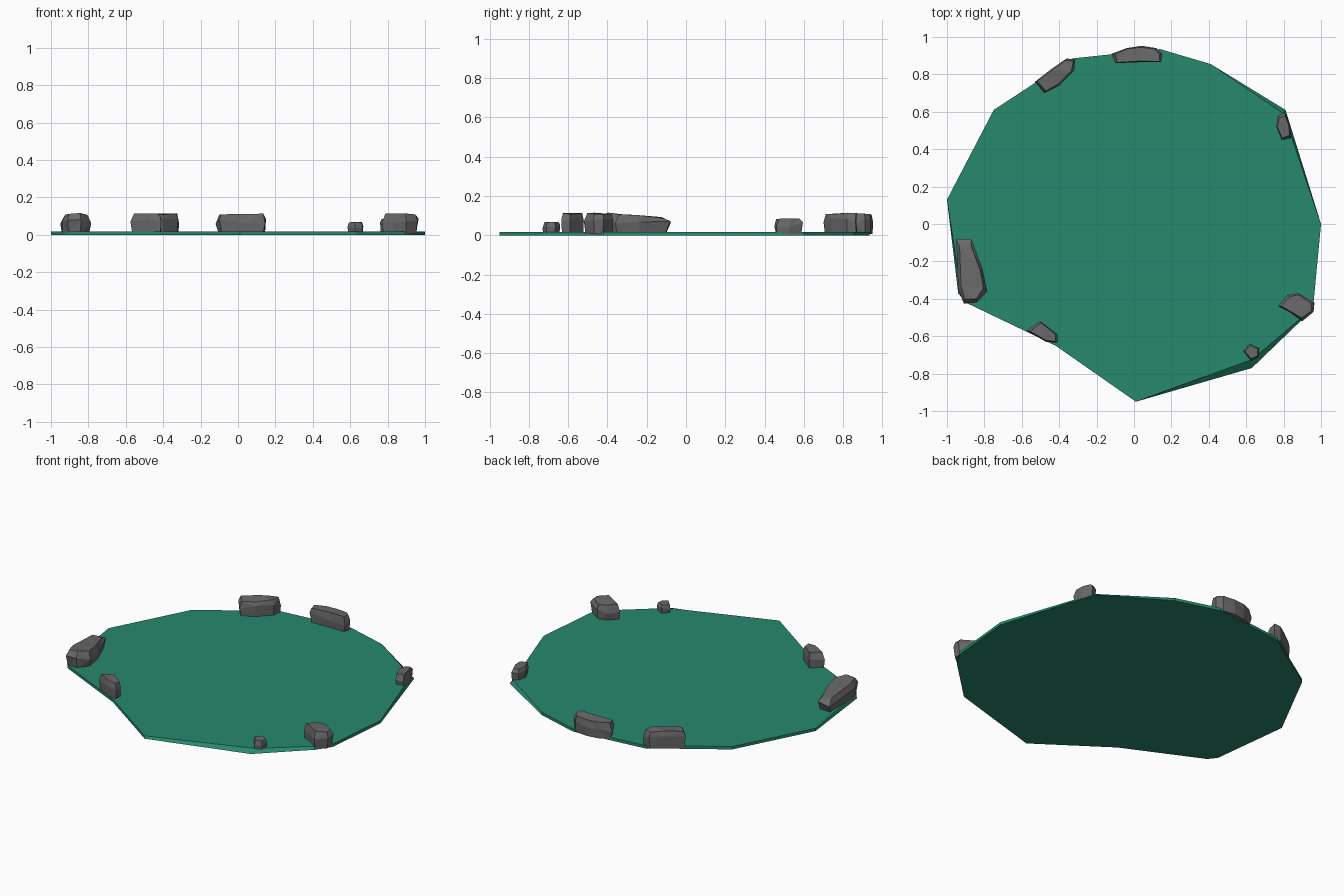
import bpy, bmesh, random
from mathutils import Vector

if "Cube" in bpy.data.objects:
    bpy.data.objects.remove(bpy.data.objects["Cube"])

random.seed(4)


def material(name, rgb):
    m = bpy.data.materials.new(name)
    m.diffuse_color = (*rgb, 1)
    m.use_nodes = True
    m.node_tree.nodes["Principled BSDF"].inputs["Base Color"].default_value = m.diffuse_color
    return m


GREEN = material("pond green", (0.020, 0.250, 0.155))
GREY = material("rock grey", (0.140, 0.140, 0.143))


def finish(name, bm, mat):
    bmesh.ops.recalc_face_normals(bm, faces=bm.faces)
    me = bpy.data.meshes.new(name)
    bm.to_mesh(me)
    bm.free()
    me.materials.append(mat)
    ob = bpy.data.objects.new(name, me)
    bpy.context.collection.objects.link(ob)
    return ob


def loft(bm, rings):
    """Close a stack of equal-length rings into a solid."""
    rings = [[bm.verts.new(p) for p in r] for r in rings]
    n = len(rings[0])
    for a, b in zip(rings, rings[1:]):
        for i in range(n):
            j = (i + 1) % n
            bm.faces.new((a[i], a[j], b[j], b[i]))
    bm.faces.new(rings[0][::-1])
    bm.faces.new(rings[-1])


# Flat water slab: irregular outline, a few top corners pulled inwards
outline = [(1, 0), (.81, .61), (.41, .855), (.14, .935), (-.33, .885),
           (-.75, .61), (-1, .13), (-.94, -.37), (-.90, -.42), (-.42, -.65),
           (.01, -.95), (.63, -.77), (.90, -.51), (.96, -.42)]
inset = {1: (.80, .59), 7: (-.92, -.39), 11: (.63, -.725), 12: (.885, -.51)}
bm = bmesh.new()
loft(bm, [[(x, y, 0) for x, y in outline],
          [(*inset.get(i, p), .018) for i, p in enumerate(outline)]])
finish("water_slab", bm, GREEN)


def rock(name, pts, height, slope=0.0, top=0.80):
    """Faceted stone: narrow foot, full-width waist, smaller flat top."""
    c = sum((Vector(p) for p in pts), Vector((0, 0))) / len(pts)
    foot, waist, cap = [], [], []
    for p in pts:
        d = Vector(p) - c
        tilt = slope * d.y
        f = c + d * random.uniform(.86, .96)
        w = c + d
        t = c + d * random.uniform(top - .04, top + .08)
        foot.append((f.x, f.y, .006))
        waist.append((w.x, w.y, height * random.uniform(.5, .75) + tilt * .5))
        cap.append((t.x, t.y, height + tilt - random.uniform(0, .008)))
    bm = bmesh.new()
    loft(bm, [foot, waist, cap])
    bmesh.ops.triangulate(bm, faces=bm.faces)
    finish(name, bm, GREY)


# Stones around the rim
rock("left_rock", [(-.95, -.08), (-.87, -.08), (-.81, -.24), (-.785, -.36),
                   (-.84, -.42), (-.91, -.425), (-.94, -.35)], .108, -.07)
rock("front_left_rock", [(-.575, -.57), (-.50, -.52), (-.41, -.59),
                         (-.41, -.635), (-.47, -.63)], .115, top=.82)
rock("small_front_rock", [(.585, -.68), (.62, -.64), (.67, -.665),
                          (.665, -.71), (.625, -.73)], .07)
rock("front_right_rock", [(.77, -.44), (.82, -.38), (.88, -.37), (.965, -.42),
                          (.96, -.47), (.90, -.52), (.83, -.47)], .115)
rock("right_rock", [(.77, .58), (.81, .595), (.835, .53), (.84, .46),
                    (.79, .45), (.76, .52)], .088)
rock("back_rock", [(-.12, .91), (-.10, .86), (.03, .865), (.145, .865),
                   (.15, .91), (.12, .94), (.04, .953), (-.04, .94)], .113, top=.85)
rock("back_left_rock", [(-.53, .76), (-.48, .70), (-.40, .74), (-.32, .82),
                        (-.315, .88), (-.36, .885), (-.44, .83)], .115, top=.85)
